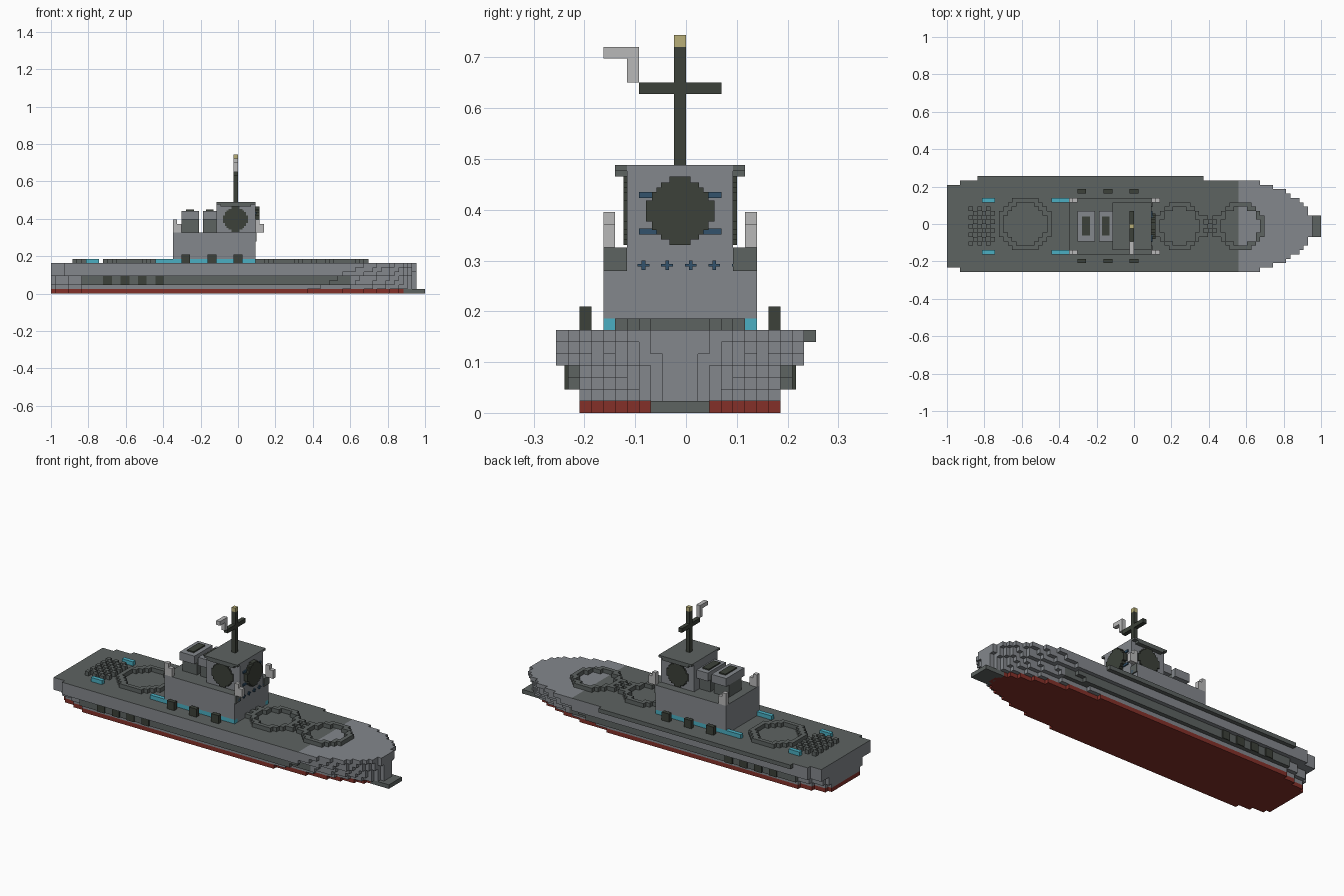
import bpy, bmesh, math
from mathutils import Vector

if "Cube" in bpy.data.objects:
    bpy.data.objects.remove(bpy.data.objects["Cube"])

U = 2 / 86          # block size; parts are laid out in block units
KEEL = 10.5         # centreline of the hull in blocks
PLATE = 0.3         # thickness of painted plates in blocks


def material(name, r, g, b):
    m = bpy.data.materials.new(name)
    m.use_nodes = True
    m.diffuse_color = (r, g, b, 1)
    m.node_tree.nodes["Principled BSDF"].inputs["Base Color"].default_value = (r, g, b, 1)
    return m


LIGHT = material("light_grey", .23, .245, .265)
DARK = material("deck_grey", .11, .125, .12)
BLACK = material("dark_green", .045, .053, .041)
RED = material("bottom_red", .23, .03, .022)
TEAL = material("teal", .07, .43, .54)
BLUE = material("window_blue", .032, .085, .15)
WHITE = material("pale_grey", .48, .48, .48)
YELLOW = material("lamp_yellow", .48, .43, .19)


def place(i, j, k):
    return Vector(((i - 43) * U, (j - 11) * U, k * U))


def finish(name, bm, mat, top=None):
    bmesh.ops.recalc_face_normals(bm, faces=bm.faces)
    me = bpy.data.meshes.new(name)
    me.materials.append(mat)
    if top:
        me.materials.append(top)
        for f in bm.faces:
            f.material_index = int(f.normal.z > .5)
    bm.to_mesh(me)
    bm.free()
    ob = bpy.data.objects.new(name, me)
    bpy.context.collection.objects.link(ob)
    return ob


def blocks(name, mat, boxes, top=None):
    """Each box is start and end along length, width and height."""
    bm = bmesh.new()
    for a0, a1, b0, b1, c0, c1 in boxes:
        lo, hi = place(a0, b0, c0), place(a1, b1, c1)
        vs = bmesh.ops.create_cube(bm, size=1)["verts"]
        for v in vs:
            v.co = (lo + hi) / 2 + v.co * (hi - lo)
    return finish(name, bm, mat, top)


# Hull: stepped plan outlines, one per layer
def half_width(i, k):
    full = (8.5, 8.5, 9.5, 9.5, 10.5, 10.5, 10.5)[k]
    tip = 82 if k == 0 else 84
    start = 49 + 3 * k
    t = max(0, (i + .5 - start) / (tip - start))
    w = full * (1 - t ** 1.9) ** .52
    if k < 4:
        w -= max(0, math.ceil((7 - i) / 3))
    elif i < 3:
        w -= 1
    return max(.5, math.floor(w) + .5) if w < full else full


def hull_layer(name, k, i0, i1, mat, top=None):
    side, start = [], i0
    for i in range(i0, i1):
        w = half_width(i, k)
        if i + 1 == i1 or half_width(i + 1, k) != w:
            side += [(start, w), (i + 1, w)]
            start = i + 1
    outline = [(i, KEEL - w) for i, w in side] + [(i, KEEL + w) for i, w in reversed(side)]
    bm = bmesh.new()
    face = bm.faces.new([bm.verts.new(place(i, j, k)) for i, j in outline])
    up = bmesh.ops.extrude_face_region(bm, geom=[face])["geom"]
    bmesh.ops.translate(bm, vec=(0, 0, U), verts=[v for v in up if isinstance(v, bmesh.types.BMVert)])
    finish(name, bm, mat, top)


hull_layer("hull_bottom", 0, 0, 82, RED)
hull_layer("hull_lower", 1, 0, 84, LIGHT)
for k in (2, 3):
    hull_layer("hull_stern", k, 0, 7, LIGHT)
    hull_layer("hull_band", k, 7, 69, DARK)
    hull_layer("hull_bow", k, 69, 84, LIGHT)
for k in (4, 5):
    hull_layer("hull_upper", k, 0, 84, LIGHT)
hull_layer("aft_deck", 6, 0, 67, LIGHT, DARK)
hull_layer("foredeck", 6, 67, 84, LIGHT)
blocks("left_deck_edge", DARK, [(7, 59, 21, 22, 6, 7)])
blocks("bow_ram", DARK, [(81, 86, 8, 13, 0, 1)])

# Portholes painted on both flanks
blocks("portholes", BLACK, [(i, i + 2, j, j + PLATE, 2, 4)
                            for i in (12, 16, 20, 24) for j in (1 - PLATE, 20)])


# Stepped rings and hatches on the deck
def ring(name, ci, cj, r):
    cells = []
    for a in range(int(ci - r), int(ci + r)):
        for b in range(int(cj - r), int(cj + r)):
            d = math.hypot(a + .5 - ci, b + .5 - cj)
            if r - 1.1 < d <= r + .1:
                cells.append((a, a + 1, b, b + 1, 7, 8))
    blocks(name, DARK, cells)


ring("aft_ring", 18, 11, 6)
ring("middle_ring", 53.5, 10.5, 5.5)
ring("fore_ring", 67.5, 10.5, 5.5)


def hatch(name, i0, i1, j0, j1):
    blocks(name, DARK, [(a, a + 1, b, b + 1, 7, 8) for a in range(i0, i1)
                        for b in range(j0, j1) if (a + b) % 2])


hatch("aft_hatch", 5, 11, 6, 15)
hatch("middle_hatch", 59, 62, 8, 13)
hatch("house_hatch", 47, 49, 8, 13)

# Teal lockers, barrels
blocks("teal_lockers", TEAL, [(a, b, j, j + 1, 7, 8) for a, b in ((8, 11), (24, 47)) for j in (4, 16)])
blocks("barrels", BLACK, [(i, i + 2, j, j + 1, 7, 9) for i in (30, 36, 42) for j in (2, 18)])

# Deckhouse
blocks("deckhouse_base", LIGHT, [(28, 47, 5, 16, 7, 8)])
blocks("deckhouse", LIGHT, [(28, 47, 4, 17, 8, 14)], DARK)
blocks("house_corner_panels", DARK, [(47, 47 + PLATE, j, j + 2, 12, 14) for j in (4, 15)])
studs = []
for n in range(6):
    j = 5.4 + 2 * n
    studs += [(47, 47 + PLATE, j - .5, j + .5, 12.4, 12.6),
              (47, 47 + PLATE, j - .15, j + .15, 12.1, 12.9)]
blocks("house_windows", BLUE, studs)

# Pale brackets at the house corners
blocks("corner_brackets", WHITE, [box for i in (28, 47) for j in (4, 16)
                                  for box in ((i, i + 1, j, j + 1, 14, 17), (i + 1, i + 2, j, j + 1, 14, 16))])

# Twin funnels with caps and dark slots
for n, (a, b) in enumerate(((30, 34), (35, 38))):
    blocks("funnel_%d" % n, DARK, [(a, b, 8, 13, 14, 18)])
    blocks("funnel_cap_%d" % n, LIGHT, [(a, b, 7, 14, 17, 19)])
    mid = (a + b) / 2
    blocks("funnel_slot_%d" % n, BLACK, [(mid - .9, mid + .9, 8.3, 12.7, 19, 19 + PLATE)])

# Bridge with overhanging roof
blocks("bridge", LIGHT, [(38, 47, 6, 15, 14, 21)], DARK)
blocks("bridge_roof_edges", DARK, [(38, 47, 5, 6, 20.5, 21), (38, 47, 15, 16, 20.5, 21),
                                   (39, 46, 5, 6, 20, 20.5), (39, 46, 15, 16, 20, 20.5)])
blocks("bridge_windows", BLUE, [(47, 47 + PLATE, j, j + 2, k, k + .5)
                                for j in (7, 12) for k in (15.1, 18.2)])

# Stepped round panels on the bridge sides and front
STEPS = [(.9, 2.9), (1.6, 2.4), (2, 2), (2.4, 1.6), (2.9, .9)]
for j in (6 - PLATE, 15):
    blocks("bridge_side_panel", BLACK, [(42.4 - w, 42.4 + w, j, j + PLATE, 17.1 - h, 17.1 + h)
                                        for w, h in STEPS])
blocks("bridge_front_panel", BLACK, [(47, 48, 10.5 - w, 10.5 + w, 17.1 - h, 17.1 + h) for w, h in STEPS])

# Mast, crossarm, lamp and pennant
blocks("mast", BLACK, [(42, 43, 10, 11, 21, 31), (42, 43, 7, 14, 27, 28)])
blocks("mast_lamp", YELLOW, [(42, 43, 10, 11, 31, 32)])
blocks("pennant", WHITE, [(42, 43, 6, 7, 28, 31), (42, 43, 4, 6, 30, 31)])
